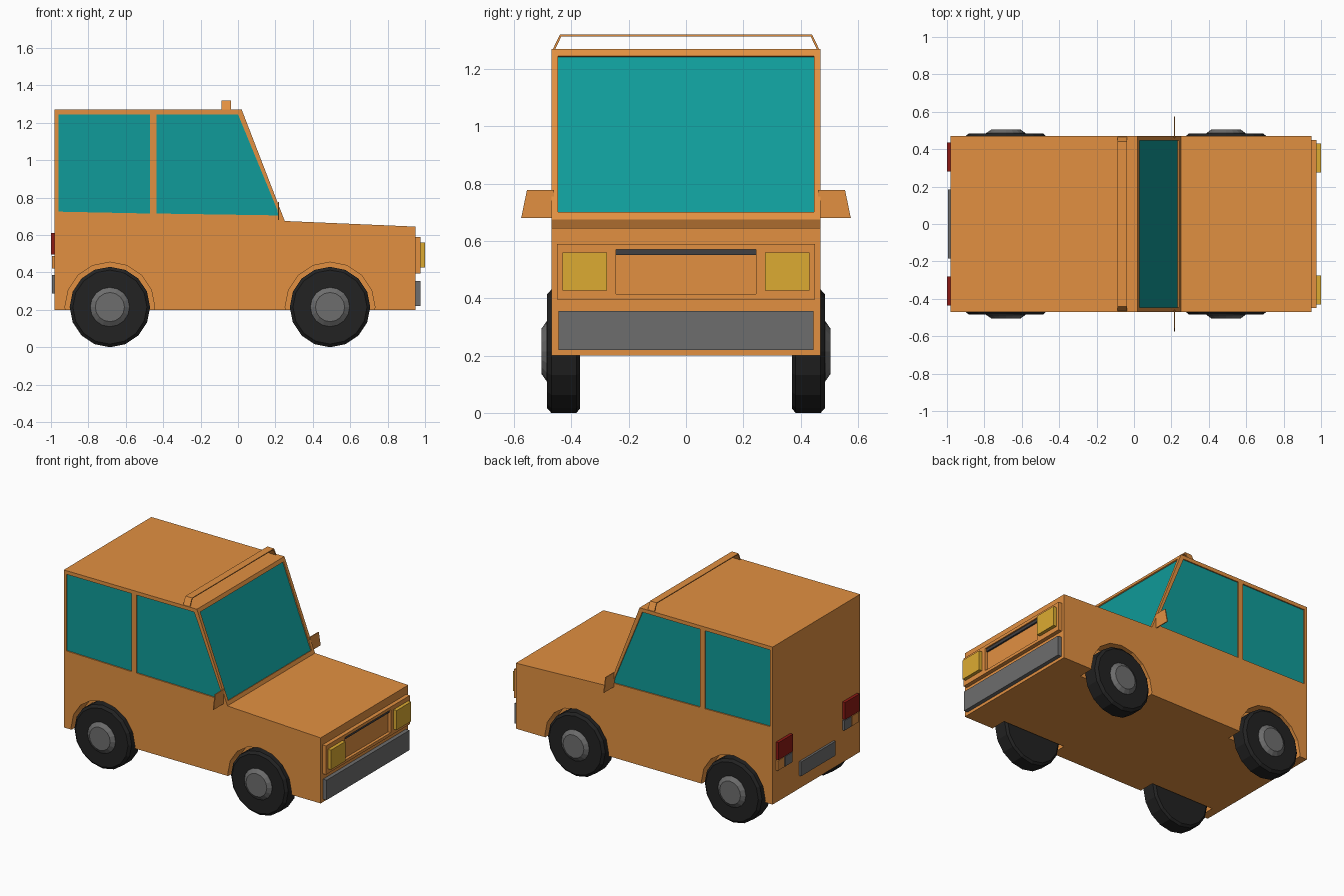
import bpy, bmesh
from math import sin, cos, pi
from mathutils import Vector

cube = bpy.data.objects.get("Cube")
if cube:
    bpy.data.objects.remove(cube, do_unlink=True)


def material(name, r, g, b):
    m = bpy.data.materials.new(name)
    m.use_nodes = True
    m.diffuse_color = (r, g, b, 1)
    m.node_tree.nodes["Principled BSDF"].inputs["Base Color"].default_value = (r, g, b, 1)
    return m


PAINT = material("orange paint", 0.76, 0.28, 0.053)
GLASS = material("teal glass", 0.005, 0.33, 0.32)
LAMP = material("yellow lamp", 0.72, 0.41, 0.032)
RED = material("red lamp", 0.27, 0.01, 0.007)
GREY = material("grey metal", 0.155, 0.155, 0.155)
TRIM = material("dark trim", 0.05, 0.05, 0.055)
RUBBER = material("black rubber", 0.016, 0.016, 0.016)


def finish(name, bm, mat):
    bmesh.ops.recalc_face_normals(bm, faces=bm.faces)
    mesh = bpy.data.meshes.new(name)
    bm.to_mesh(mesh)
    bm.free()
    mesh.materials.append(mat)
    ob = bpy.data.objects.new(name, mesh)
    bpy.context.collection.objects.link(ob)
    return ob


def loft(name, rings, mat):
    """Closed solid through rings with equal numbers of points."""
    bm = bmesh.new()
    vs = [[bm.verts.new(p) for p in ring] for ring in rings]
    n = len(vs[0])
    for a, b in zip(vs, vs[1:]):
        for i in range(n):
            bm.faces.new((a[i], a[(i + 1) % n], b[(i + 1) % n], b[i]))
    bm.faces.new(vs[0])
    bm.faces.new(vs[-1])
    return finish(name, bm, mat)


def prism(name, points, normal, low, high, mat):
    return loft(name, [[Vector(p) + Vector(normal) * d for p in points]
                       for d in (low, high)], mat)


def box(name, xs, ys, zs, mat):
    outline = [(xs[0], ys[i], zs[j]) for i, j in ((0, 0), (1, 0), (1, 1), (0, 1))]
    return prism(name, outline, (1, 0, 0), 0, xs[1] - xs[0], mat)


def lathe(name, cx, cz, profile, mat, sides=16):
    return loft(name, [[(cx + r * sin(2 * pi * i / sides), y, cz + r * cos(2 * pi * i / sides))
                        for i in range(sides)] for y, r in profile], mat)


def carve(ob, cutters):
    """Subtract the cutters, keep the result and discard them."""
    for c in cutters:
        c.hide_render = True
        mod = ob.modifiers.new("cut", "BOOLEAN")
        mod.operation, mod.solver, mod.object = "DIFFERENCE", "EXACT", c
    bpy.context.view_layer.update()
    graph = bpy.context.evaluated_depsgraph_get()
    mesh = bpy.data.meshes.new_from_object(ob.evaluated_get(graph))
    ob.modifiers.clear()
    ob.data = mesh
    for c in cutters:
        bpy.data.objects.remove(c, do_unlink=True)


# Body shell
W = 0.47
profile = [(-0.98, 0.2), (-0.98, 1.27), (0.02, 1.27), (0.25, 0.675), (0.95, 0.645), (0.95, 0.2)]
body = prism("body", [(x, 0, z) for x, z in profile], (0, 1, 0), -W, W, PAINT)
cutters = []


def window(name, points, normal):
    cutters.append(prism("cutter", points, normal, -0.015, 0.03, PAINT))
    prism(name, points, normal, -0.016, -0.008, GLASS)


# Windscreen
slope = Vector((0.25 - 0.02, 0, 0.675 - 1.27))
normal = Vector((-slope.z, 0, slope.x)).normalized()
screen = []
for y, z in ((-0.447, 0.7), (0.447, 0.7), (0.447, 1.245), (-0.447, 1.245)):
    screen.append((0.02 + (z - 1.27) * slope.x / slope.z, y, z))
window("windscreen", screen, normal)

# Side windows, mirrors, wheels and arches
rear_glass = [(-0.96, 0.725), (-0.47, 0.715), (-0.47, 1.245), (-0.96, 1.245)]
front_glass = [(-0.435, 0.715), (0.215, 0.705), (0.21, 0.735), (0, 1.245), (-0.435, 1.245)]
for s, side in ((-1, "right"), (1, "left")):
    for part, outline in (("rear", rear_glass), ("front", front_glass)):
        window(f"{side}_{part}_window", [(x, s * W, z) for x, z in outline], (0, s, 0))
    mirror = [(0.213, s * y, z) for y, z in ((0.46, 0.68), (0.575, 0.68), (0.555, 0.777), (0.46, 0.777))]
    prism(f"{side}_mirror", mirror, (1, 0, 0), 0, 0.006, PAINT)
    for part, x in (("rear", -0.685), ("front", 0.492)):
        cutters.append(lathe("cutter", x, 0.215, [(s * 0.36, 0.24), (s * 0.6, 0.24)], PAINT))
        tyre = [(0.37, 0.2), (0.382, 0.215), (0.47, 0.215), (0.485, 0.198)]
        lathe(f"{side}_{part}_tyre", x, 0.215, [(s * y, r) for y, r in tyre], RUBBER)
        hub = [(0.47, 0.105), (0.486, 0.105), (0.505, 0.078)]
        lathe(f"{side}_{part}_hub", x, 0.215, [(s * y, r) for y, r in hub], GREY)
carve(body, cutters)

# Roof bar: thin strip with slanted ends
top = [(-0.465, 1.268), (-0.44, 1.32), (0.44, 1.32), (0.465, 1.268)]
under = [(y * 0.988, z - 0.006) for y, z in reversed(top)]
prism("roof_bar", [(-0.087, y, z) for y, z in top + under], (1, 0, 0), 0, 0.05, PAINT)

# Front panel with recessed grille, and bumper
panel = box("front_panel", (0.94, 0.977), (-0.45, 0.45), (0.395, 0.59), PAINT)
carve(panel, [box("cutter", (0.957, 1), (-0.245, 0.245), (0.415, 0.57), PAINT)])
box("grille_strip", (0.95, 0.968), (-0.245, 0.245), (0.55, 0.57), TRIM)
box("front_bumper", (0.94, 0.977), (-0.445, 0.445), (0.22, 0.355), GREY)
box("rear_plate", (-0.995, -0.97), (-0.185, 0.185), (0.288, 0.385), GREY)

# Lamps
for s, side in ((-1, "right"), (1, "left")):
    def lamp(name, xs, y0, y1, zs, mat):
        box(f"{side}_{name}", xs, sorted((s * y0, s * y1)), zs, mat)
    lamp("headlight", (0.96, 1.0), 0.275, 0.43, (0.427, 0.56), LAMP)
    lamp("tail_light", (-1.0, -0.97), 0.28, 0.435, (0.495, 0.612), RED)
    lamp("rear_indicator", (-0.995, -0.97), 0.362, 0.435, (0.42, 0.487), PAINT)
    lamp("reversing_light", (-0.995, -0.97), 0.28, 0.355, (0.42, 0.487), GREY)
